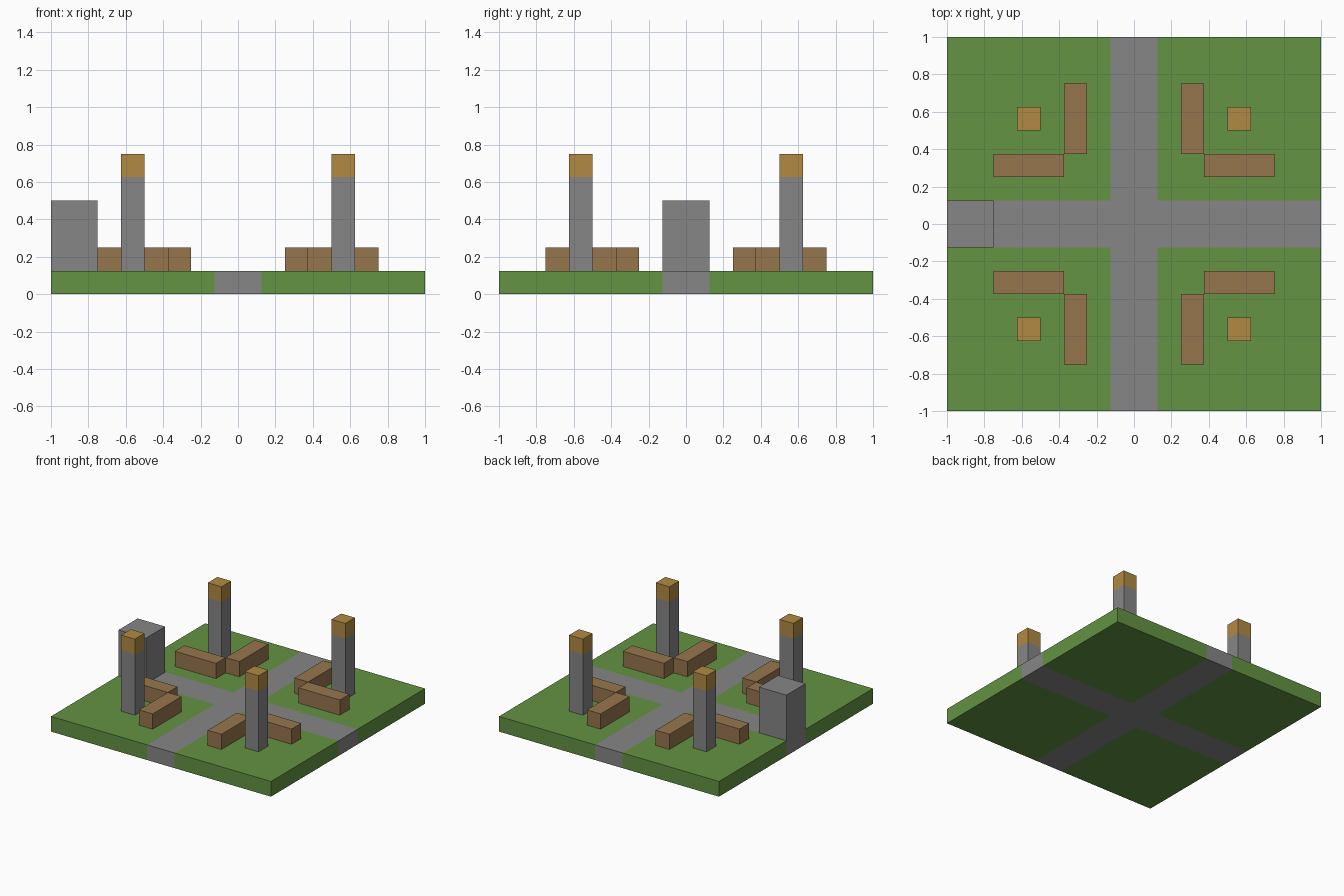
import bpy
import bmesh
from mathutils import Vector

cube = bpy.data.objects.get("Cube")
if cube:
    bpy.data.objects.remove(cube, do_unlink=True)


def material(name, rgb):
    """Flat material from display values 0-255, stored as linear."""
    col = [((c / 255 + 0.055) / 1.055) ** 2.4 for c in rgb] + [1.0]
    m = bpy.data.materials.new(name)
    m.use_nodes = True
    m.diffuse_color = col
    bsdf = m.node_tree.nodes["Principled BSDF"]
    bsdf.inputs["Base Color"].default_value = col
    bsdf.inputs["Roughness"].default_value = 0.9
    return m


GRASS = material("grass green", (99, 147, 66))
STONE = material("stone grey", (135, 134, 135))
WOOD = material("wood brown", (151, 118, 78))
LAMP = material("lamp amber", (177, 138, 67))


def box(name, lo, hi, mats, cuts=(), rule=None):
    """Box between two corners, cut by (axis, value) planes and coloured by a rule."""
    lo, hi = Vector(lo), Vector(hi)
    bm = bmesh.new()
    bmesh.ops.create_cube(bm, size=1)
    for v in bm.verts:
        v.co = (lo + hi) / 2 + v.co * (hi - lo)
    for axis, value in cuts:
        point, normal = Vector(), Vector()
        point[axis], normal[axis] = value, 1
        bmesh.ops.bisect_plane(bm, geom=bm.verts[:] + bm.edges[:] + bm.faces[:],
                               plane_co=point, plane_no=normal)
    if rule:
        for f in bm.faces:
            f.material_index = rule(f.calc_center_median())
    bmesh.ops.recalc_face_normals(bm, faces=bm.faces)
    mesh = bpy.data.meshes.new(name)
    bm.to_mesh(mesh)
    bm.free()
    for m in mats:
        mesh.materials.append(m)
    obj = bpy.data.objects.new(name, mesh)
    bpy.context.collection.objects.link(obj)
    return obj


U = 0.125  # one block

# Ground slab with crossing paths through its whole depth
box("ground", (-1, -1, 0), (1, 1, U), [GRASS, STONE],
    cuts=[(a, s * U) for a in (0, 1) for s in (-1, 1)],
    rule=lambda c: int(min(abs(c.x), abs(c.y)) < U))

# Stone block at the end of the right path
box("stone_block", (-1, -U, U), (-6 * U, U, 4 * U), [STONE])


# Each corner has two benches and a lamp post, mirrored across the paths
def corner_box(name, sx, sy, x, y, z, mats, **kw):
    xs, ys = sorted(sx * i * U for i in x), sorted(sy * i * U for i in y)
    return box(name, (xs[0], ys[0], z[0] * U), (xs[1], ys[1], z[1] * U), mats, **kw)


for sy, depth in ((-1, "front"), (1, "back")):
    for sx, side in ((-1, "right"), (1, "left")):
        tag = f"{depth}_{side}"
        corner_box(f"bench_along_{tag}", sx, sy, (2, 3), (3, 6), (1, 2), [WOOD])
        corner_box(f"bench_across_{tag}", sx, sy, (3, 6), (2, 3), (1, 2), [WOOD])
        corner_box(f"lamp_post_{tag}", sx, sy, (4, 5), (4, 5), (1, 6), [STONE, LAMP],
                   cuts=[(2, 5 * U)], rule=lambda c: int(c.z > 5 * U))
